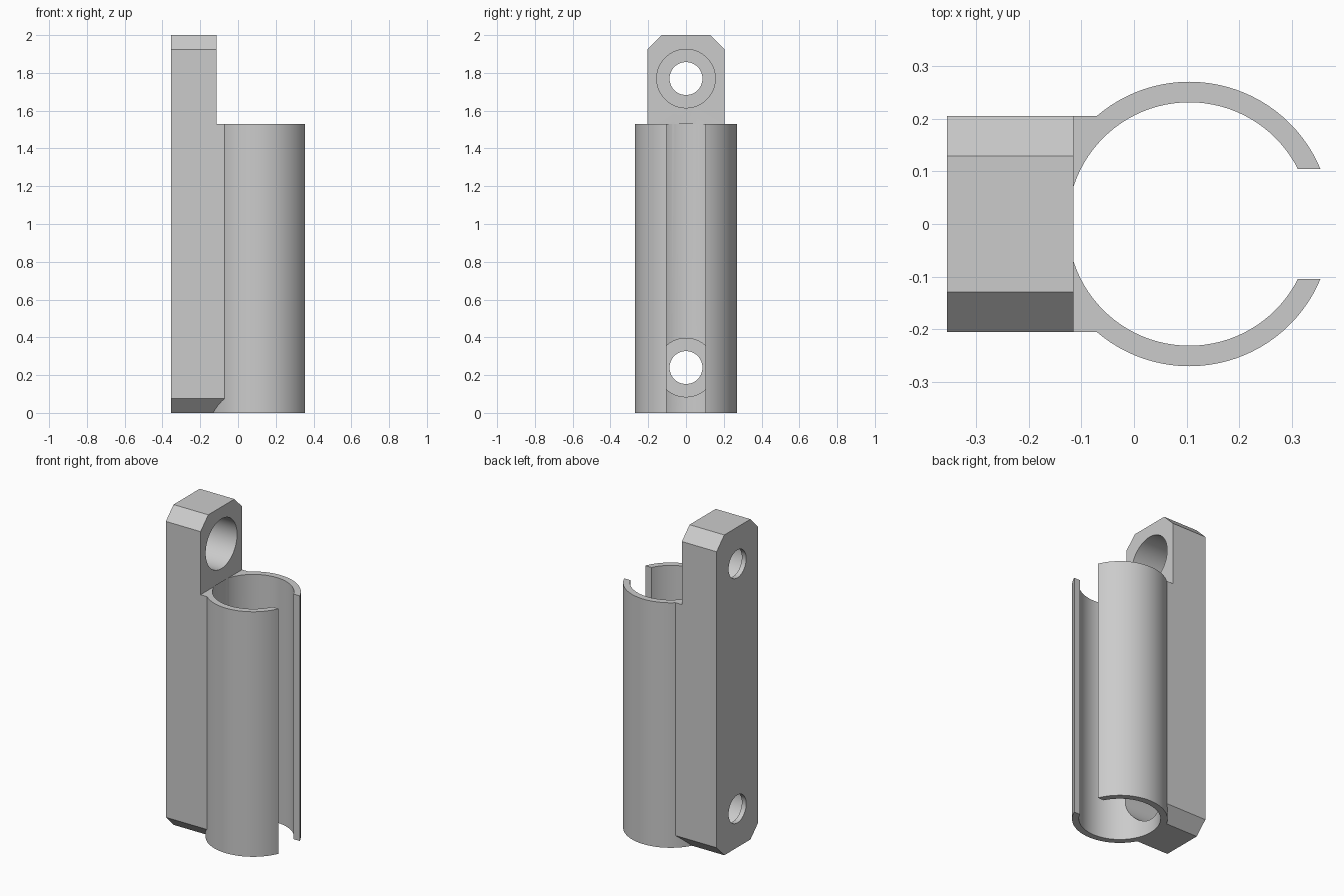
import bpy
import bmesh
from math import cos, sin, tau, radians

cube = bpy.data.objects.get("Cube")
if cube:
    bpy.data.objects.remove(cube, do_unlink=True)

# Main dimensions
BACK, FACE = -0.355, -0.115          # mounting block extent along x
HALF, CHAMFER, HEIGHT = 0.205, 0.076, 2.0
TUBE_X, OUTER, INNER, TUBE_TOP = 0.105, 0.27, 0.231, 1.53
SLOT = 0.104
HOLE, COUNTERBORE, WALL = 0.087, 0.155, 0.03

grey = bpy.data.materials.new("light grey")
grey.use_nodes = True
grey.diffuse_color = (0.6, 0.6, 0.6, 1)
grey.node_tree.nodes["Principled BSDF"].inputs["Base Color"].default_value = (0.6, 0.6, 0.6, 1)


def prism(name, points, axis, lo, hi):
    """Extrude a closed outline along x (outline in y, z) or z (outline in x, y)."""
    bm = bmesh.new()
    rings = []
    for t in (lo, hi):
        rings.append([bm.verts.new((t, a, b) if axis == "x" else (a, b, t)) for a, b in points])
    bm.faces.new(rings[0][::-1])
    bm.faces.new(rings[1])
    n = len(points)
    for i in range(n):
        j = (i + 1) % n
        bm.faces.new((rings[0][i], rings[0][j], rings[1][j], rings[1][i]))
    bmesh.ops.recalc_face_normals(bm, faces=bm.faces)
    mesh = bpy.data.meshes.new(name)
    bm.to_mesh(mesh)
    bm.free()
    mesh.materials.append(grey)
    obj = bpy.data.objects.new(name, mesh)
    bpy.context.collection.objects.link(obj)
    return obj


def circle(cx, cy, r, n=96):
    return [(cx + r * cos(tau * i / n), cy + r * sin(tau * i / n)) for i in range(n)]


def rect(x0, x1, y0, y1):
    return [(x0, y0), (x1, y0), (x1, y1), (x0, y1)]


def combine(target, tool, operation):
    """Apply a boolean and discard the tool."""
    mod = target.modifiers.new(operation, "BOOLEAN")
    mod.operation = operation
    mod.solver = "EXACT"
    mod.object = tool
    bpy.context.view_layer.objects.active = target
    bpy.ops.object.modifier_apply(modifier=mod.name)
    bpy.data.objects.remove(tool, do_unlink=True)


# Chamfered mounting block, joined to the clip barrel
top, flat = HEIGHT - CHAMFER, HALF - CHAMFER
outline = [(-flat, 0), (flat, 0), (HALF, CHAMFER), (HALF, top),
           (flat, HEIGHT), (-flat, HEIGHT), (-HALF, top), (-HALF, CHAMFER)]
clip = prism("tube_clip_bracket", outline, "x", BACK, 0)
barrel = prism("barrel", circle(TUBE_X, 0, OUTER), "z", 0, TUBE_TOP + 0.1)
combine(clip, barrel, "UNION")

# Bore, stepped top and open slot of the clip
cutters = [
    prism("bore", circle(TUBE_X, 0, INNER), "z", -0.2, TUBE_TOP + 0.0005),
    prism("step", rect(FACE, 1, -1, 1), "z", TUBE_TOP, 3),
    prism("slot", rect(TUBE_X + 0.05, 1, -SLOT, SLOT), "z", -0.3, 2.5),
]

# Counterbored screw holes
for z in (0.24, 1.77):
    cutters.append(prism("counterbore", circle(0, z, COUNTERBORE), "x", BACK + WALL, 0.01))
    cutters.append(prism("screw_hole", circle(0, z, HOLE), "x", BACK - 0.1, 0.02))

for cutter in cutters:
    combine(clip, cutter, "DIFFERENCE")

# Smooth curved walls, keep the edges sharp
bpy.ops.object.select_all(action="DESELECT")
clip.select_set(True)
bpy.context.view_layer.objects.active = clip
bpy.ops.object.shade_smooth_by_angle(angle=radians(25))
